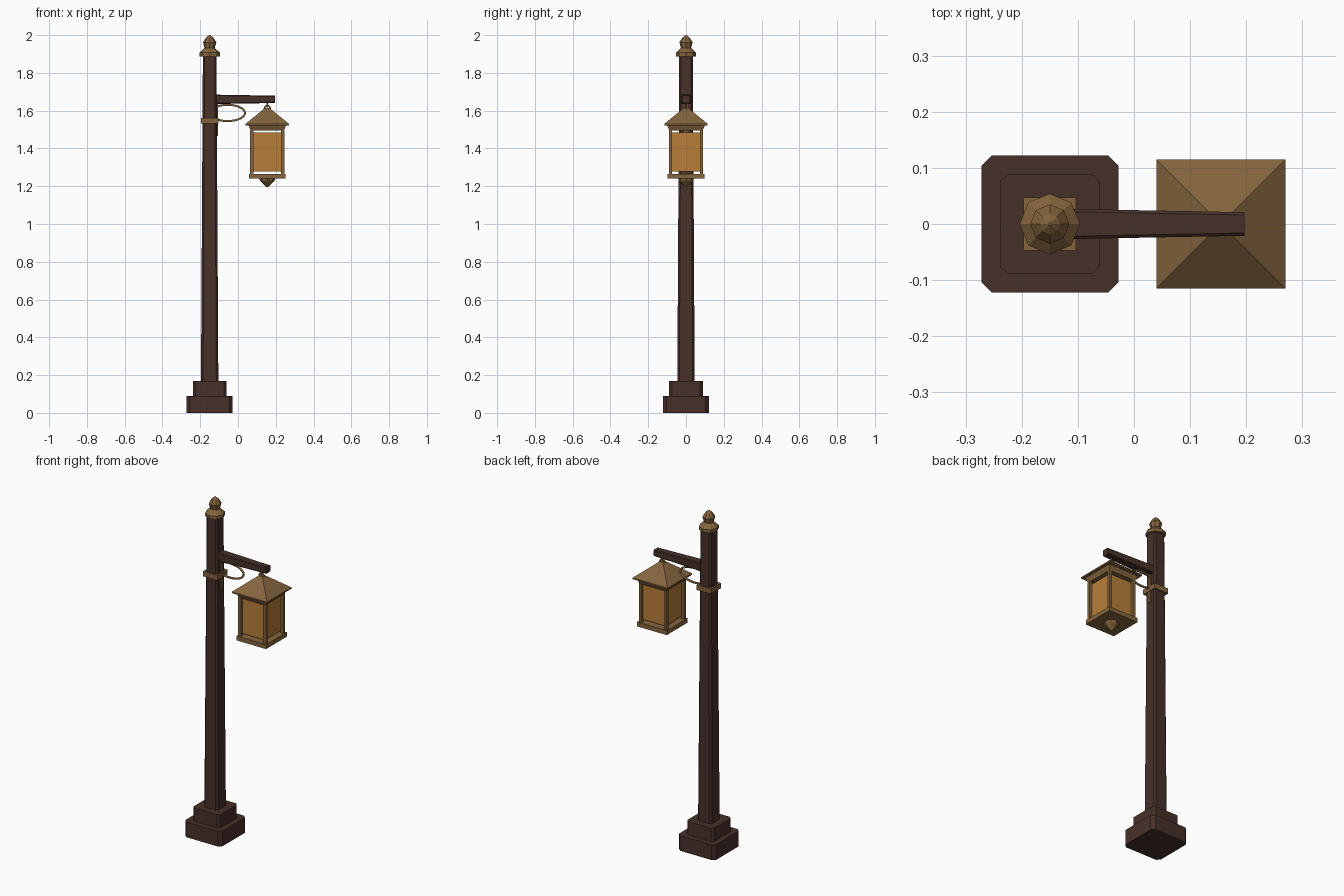
import bpy, bmesh, math
from mathutils import Vector

if "Cube" in bpy.data.objects:
    bpy.data.objects.remove(bpy.data.objects["Cube"])

PX, LX = -0.15, 0.155   # post and lantern axes


def material(name, rgb):
    m = bpy.data.materials.new(name)
    m.diffuse_color = (*rgb, 1)
    m.use_nodes = True
    m.node_tree.nodes["Principled BSDF"].inputs["Base Color"].default_value = m.diffuse_color
    return m


WOOD = material("dark_wood", (0.062, 0.030, 0.022))
BRASS = material("aged_brass", (0.235, 0.130, 0.048))
GLASS = material("amber_glass", (0.48, 0.215, 0.042))


def loft(name, rings, mat):
    """Skin a list of equal-length point rings and cap both ends."""
    bm = bmesh.new()
    loops = [[bm.verts.new(p) for p in ring] for ring in rings]
    n = len(loops[0])
    for a, b in zip(loops, loops[1:]):
        for i in range(n):
            j = (i + 1) % n
            bm.faces.new((a[i], a[j], b[j], b[i]))
    bm.faces.new(loops[0][::-1])
    bm.faces.new(loops[-1])
    bmesh.ops.recalc_face_normals(bm, faces=bm.faces[:])
    me = bpy.data.meshes.new(name)
    bm.to_mesh(me)
    bm.free()
    me.materials.append(mat)
    ob = bpy.data.objects.new(name, me)
    bpy.context.collection.objects.link(ob)
    return ob


def square(h, c=0.0):
    """Square outline of half-width h, corners cut by c."""
    if not c:
        return [(-h, -h), (h, -h), (h, h), (-h, h)]
    k = h - c
    return [(-k, -h), (k, -h), (h, -k), (h, k), (k, h), (-k, h), (-h, k), (-h, -k)]


def tiers(name, x, sections, mat, y=0.0):
    """Upright square part from (z, half-width, corner cut) sections."""
    return loft(name, [[(x + u, y + v, z) for u, v in square(h, c)] for z, h, c in sections], mat)


def lathe(name, x, profile, mat, sides=8):
    ring = [(math.cos(2 * math.pi * i / sides), math.sin(2 * math.pi * i / sides)) for i in range(sides)]
    return loft(name, [[(x + r * u, r * v, z) for u, v in ring] for r, z in profile], mat)


def rod(name, points, radius, mat, closed=False):
    cu = bpy.data.curves.new(name, 'CURVE')
    cu.dimensions = '3D'
    cu.bevel_depth = radius
    cu.bevel_resolution = 1
    cu.use_fill_caps = True
    sp = cu.splines.new('POLY')
    sp.points.add(len(points) - 1)
    for p, co in zip(sp.points, points):
        p.co = (*co, 1)
    sp.use_cyclic_u = closed
    cu.materials.append(mat)
    ob = bpy.data.objects.new(name, cu)
    bpy.context.collection.objects.link(ob)
    return ob


# Stepped base and tapering post
tiers("base_plinth", PX, [(0, 0.122, 0.018), (0.09, 0.122, 0.018)], WOOD)
tiers("base_step", PX, [(0.09, 0.089, 0.014), (0.168, 0.089, 0.014)], WOOD)
tiers("post", PX, [(0.168, 0.046, 0.011), (1.895, 0.036, 0.009)], WOOD)

# Post fittings
tiers("post_collar", PX, [(1.532, 0.047, 0), (1.562, 0.047, 0)], BRASS)
lathe("post_finial", PX, [(0.054, 1.888), (0.054, 1.907), (0.027, 1.932), (0.035, 1.962),
                          (0.018, 1.988), (0.003, 2.0)], BRASS)

# Arm tapering away from the post
loft("arm", [[(x, u, 1.66 + v * 0.92) for u, v in square(h, 0.005)]
             for x, h in ((-0.125, 0.027), (0.197, 0.021))], WOOD)

# Bracket strap and looped brace under the arm
loft("bracket_strap", [[(-0.109 + u * 0.5, v, z) for u, v in square(0.008)] for z in (1.465, 1.635)], BRASS)
loop = [(-0.055 + 0.092 * math.cos(a), 0, 1.588 + 0.043 * math.sin(a))
        for a in (math.radians(-130 + 260 * i / 20) for i in range(21))]
rod("bracket_loop", loop, 0.006, BRASS)

# Hanging ring and hook
rod("hook_stem", [(LX, 0, 1.65), (LX, 0, 1.618)], 0.004, BRASS)
rod("hook_ring", [(LX + 0.015 * math.cos(math.tau * i / 12), 0, 1.612 + 0.015 * math.sin(math.tau * i / 12))
                  for i in range(12)], 0.005, BRASS, True)

# Lantern roof, band, floor and drop
tiers("lantern_roof", LX, [(1.522, 0.115, 0), (1.53, 0.115, 0), (1.614, 0.012, 0)], BRASS)
tiers("lantern_band", LX, [(1.494, 0.088, 0), (1.523, 0.1, 0)], BRASS)
tiers("lantern_floor", LX, [(1.24, 0.097, 0), (1.266, 0.097, 0)], BRASS)
lathe("lantern_drop", LX, [(0.042, 1.241), (0.038, 1.228), (0.004, 1.195)], BRASS)

# Glass body and corner posts
tiers("lantern_glass", LX, [(1.278, 0.074, 0), (1.484, 0.074, 0)], GLASS)
for i, (sx, sy) in enumerate(square(0.082)):
    tiers(f"lantern_corner_{i + 1}", LX + sx, [(1.264, 0.0085, 0), (1.496, 0.0085, 0)], BRASS, sy)
